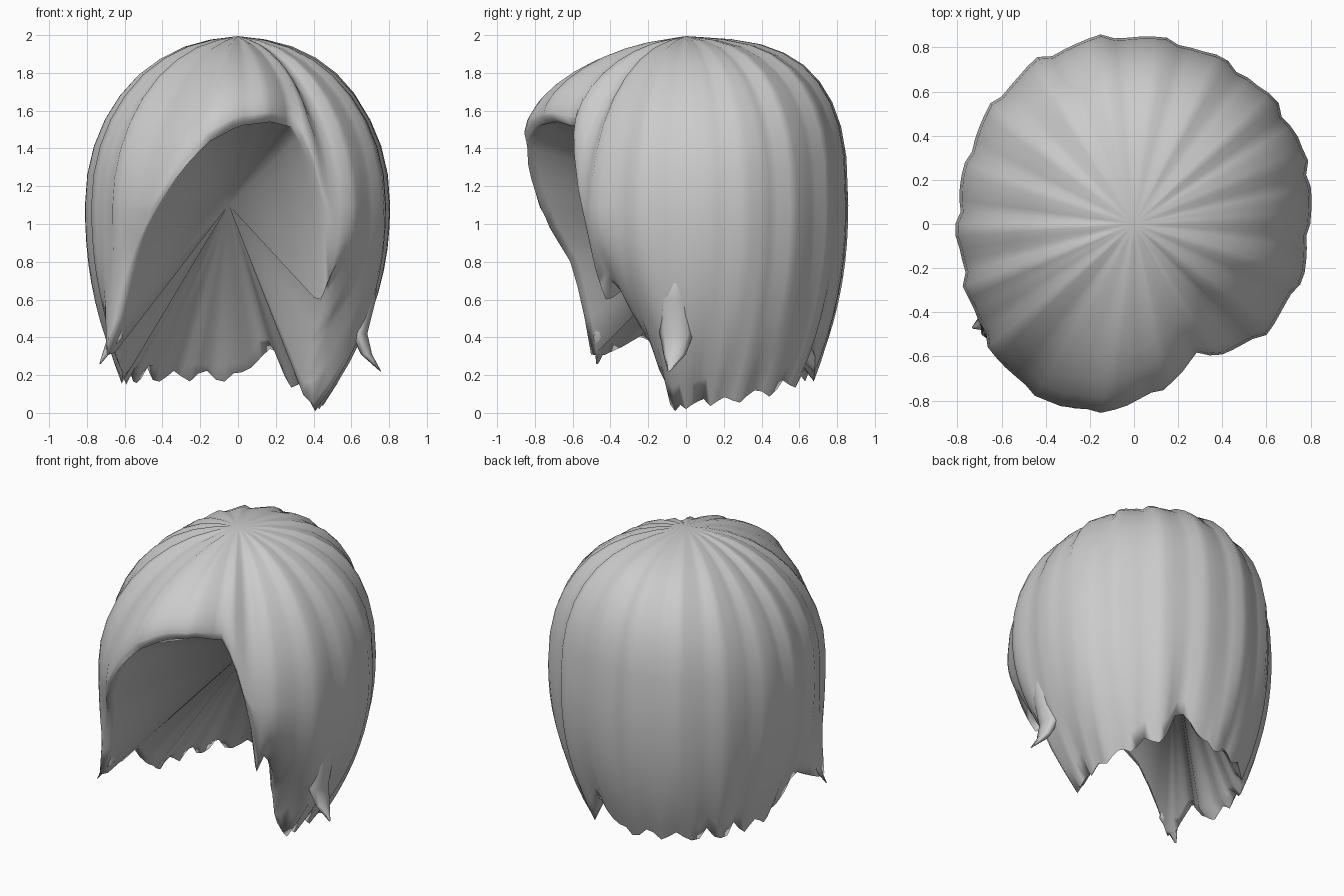
import bpy, bmesh, math, random
from mathutils import Vector

if "Cube" in bpy.data.objects:
    bpy.data.objects.remove(bpy.data.objects["Cube"])

random.seed(4)

# Hair plan by azimuth (0 = +x, 90 = back): angle, widest radius, rim height, rim radius
PLAN = [
    (0, .79, .02, .43), (10, .82, .03, .44), (30, .84, .05, .53), (50, .845, .09, .60),
    (66, .845, .14, .65), (78, .845, .33, .70), (86, .85, .18, .68), (100, .86, .16, .68),
    (120, .86, .17, .68), (140, .84, .16, .67), (160, .805, .15, .63), (185, .80, .16, .61),
    (198, .81, .42, .70), (207, .82, .35, .76), (215, .84, .26, .86), (221, .86, .55, .83),
    (227, .875, .78, .82), (236, .89, .98, .87), (250, .89, 1.28, .885),
    (259, .865, 1.43, .855), (270, .81, 1.52, .78), (284, .73, 1.54, .70), (297, .655, 1.51, .635),
    (303, .70, 1.36, .67), (311, .735, 1.0, .67), (316, .765, .60, .61), (321, .775, .73, .62),
    (329, .78, .52, .55), (337, .79, .33, .43), (346, .80, .0, .40), (360, .79, .02, .43),
]
COLS, UP, DOWN = 90, 9, 9
TOP = 1.985


def plan_at(deg):
    for a, b in zip(PLAN, PLAN[1:]):
        if a[0] <= deg <= b[0]:
            t = (deg - a[0]) / (b[0] - a[0])
            return [a[i] + (b[i] - a[i]) * t for i in (1, 2, 3)]


def meridian(k):
    """Points of one strand line, from the crown to the rim, then the inner lip."""
    deg = 360 * k / COLS
    R, zr, rr = plan_at(deg)
    a = math.radians(deg)
    lip = zr + .01
    # ragged ends of the low fringe, with a calmer lip behind them
    if zr < .3:
        lip = zr + .09
        zr += (0, .03, .09, .04)[k % 4] * random.uniform(.3, 1.1)
    # overlapping strands: a stepped ridge every few columns
    ridge = .012 - .006 * (k % 5) + random.uniform(-.004, .004)
    back, front = max(0, math.sin(a)), max(0, -math.sin(a))
    p = 2.05 + .75 * back ** 2 - .42 * front ** 3
    zm = max(1.1, zr + .05)
    prof = []
    for i in range(1, UP + 1):
        t = math.pi / 2 * i / UP
        step = ridge * min(1, i / 4)
        prof.append(((R + step) * math.sin(t) ** (2 / p),
                     zm + (TOP + step - zm) * math.cos(t) ** (2 / p) if i < UP else zm))
    for i in range(1, DOWN + 1):
        s = i / DOWN
        prof.append((R + ridge + (rr - R - ridge) * s ** 2.2, zm + (zr - zm) * s))
    prof.append((rr - .05, lip))
    return [Vector((r * math.cos(a), r * math.sin(a), z)) for r, z in prof]


def add_object(name, bm):
    bmesh.ops.recalc_face_normals(bm, faces=bm.faces)
    mesh = bpy.data.meshes.new(name)
    bm.to_mesh(mesh)
    bm.free()
    ob = bpy.data.objects.new(name, mesh)
    bpy.context.collection.objects.link(ob)
    return ob


# Hair shell: crown, outer skin, rim and hollow fan-shaped inside
bm = bmesh.new()
rows = [[bm.verts.new(p) for p in meridian(k)] for k in range(COLS)]
crown = bm.verts.new((0, 0, TOP + .01))
hollow = bm.verts.new((-.05, .3, 1.1))
for k in range(COLS):
    a, b = rows[k], rows[(k + 1) % COLS]
    bm.faces.new((crown, a[0], b[0]))
    for i in range(len(a) - 1):
        bm.faces.new((a[i], a[i + 1], b[i + 1], b[i]))
    bm.faces.new((a[-1], hollow, b[-1]))
shell = add_object("hair_shell", bm)


def lock(name, path, widths, flat=.5):
    """Tapered lock of hair, flattened towards the head."""
    bm = bmesh.new()
    rings, n = [], 8
    for p, w in zip(path, widths):
        p = Vector(p)
        out = Vector((p.x, p.y, 0)).normalized()
        side = Vector((-out.y, out.x, 0))
        rings.append([bm.verts.new(p + side * w * math.cos(j * math.tau / n)
                                   + out * w * flat * math.sin(j * math.tau / n))
                      for j in range(n)])
    for a, b in zip(rings, rings[1:]):
        for j in range(n):
            bm.faces.new((a[j], a[(j + 1) % n], b[(j + 1) % n], b[j]))
    bm.faces.new(rings[0])
    bm.faces.new(rings[-1])
    return add_object(name, bm)


# Flicked side locks and a small raised lock beside the parting
objs = [
    shell,
    lock("right_flick", [(.73, -.06, .85), (.69, -.06, .6), (.64, -.05, .42), (.68, -.06, .31), (.755, -.09, .22)],
         [.03, .08, .09, .06, .006]),
    lock("left_flick", [(-.67, -.38, .75), (-.65, -.42, .55), (-.65, -.44, .4), (-.73, -.47, .26)],
         [.03, .06, .06, .006]),
    lock("parting_lock", [(.22, .1, 1.90), (.34, .08, 1.87), (.46, .03, 1.76), (.56, -.02, 1.62)],
         [.03, .07, .09, .03], .4),
]
for o in objs:
    bpy.ops.object.select_all(action='DESELECT')
    o.select_set(True)
    bpy.context.view_layer.objects.active = o
    bpy.ops.object.shade_smooth_by_angle(angle=math.radians(100))
